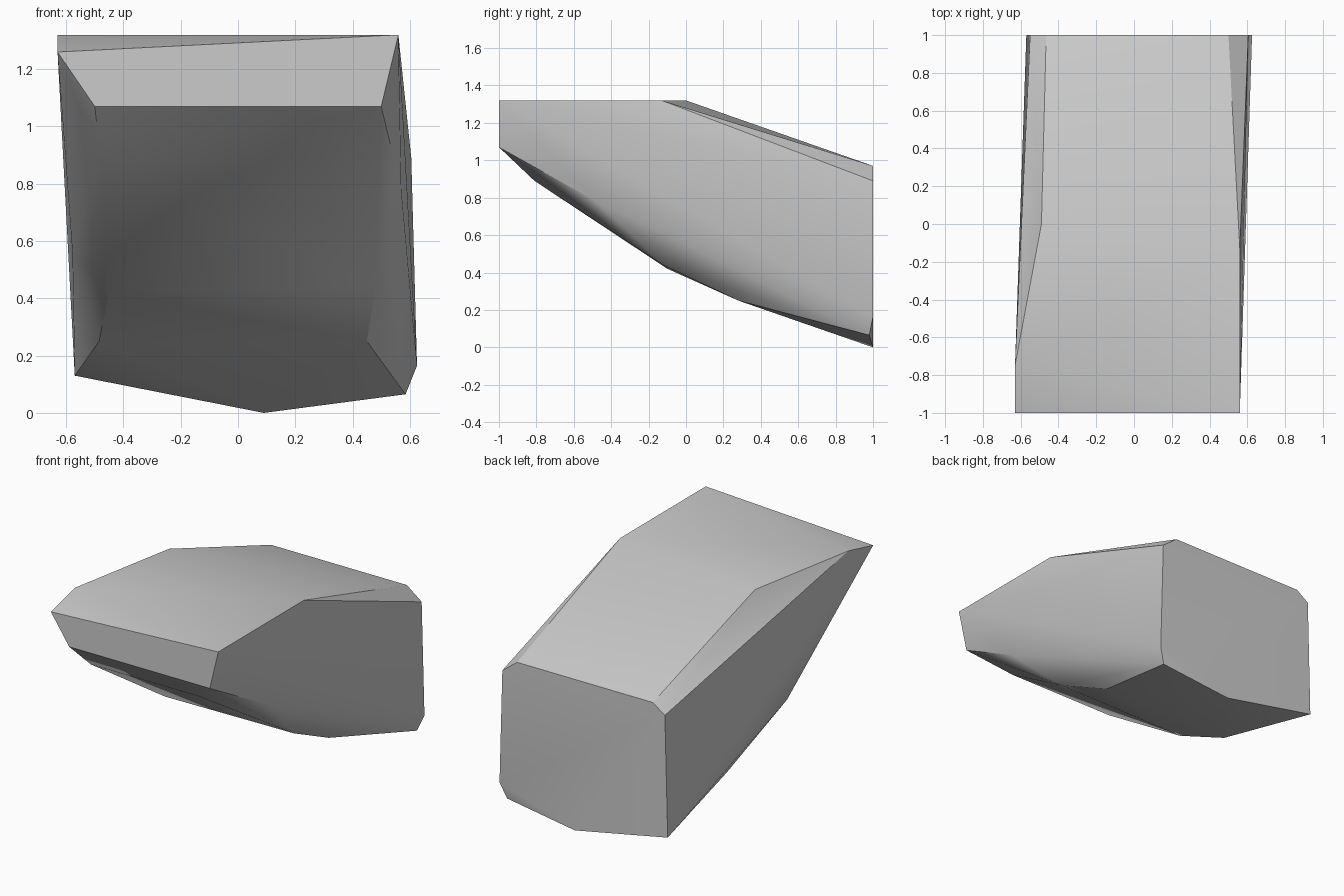
import bpy
import bmesh
import math

# Remove the default object
default_object = bpy.data.objects.get("Cube")
if default_object:
    bpy.data.objects.remove(default_object, do_unlink=True)


def make_material(name, colour):
    material = bpy.data.materials.new(name)
    material.use_nodes = True
    material.diffuse_color = colour
    shader = next(n for n in material.node_tree.nodes if n.type == "BSDF_PRINCIPLED")
    shader.inputs["Base Color"].default_value = colour
    return material


def hull_object(name, corners, material):
    """Wrap a solid, faceted skin around a set of corner points."""
    bm = bmesh.new()
    for corner in corners:
        bm.verts.new(corner)
    result = bmesh.ops.convex_hull(bm, input=bm.verts[:])
    leftovers = {v for v in result["geom_interior"] if isinstance(v, bmesh.types.BMVert)}
    leftovers |= {v for v in bm.verts if not v.link_faces}
    bmesh.ops.delete(bm, geom=list(leftovers), context="VERTS")
    bmesh.ops.dissolve_limit(bm, angle_limit=math.radians(1),
                             verts=bm.verts[:], edges=bm.edges[:])
    bmesh.ops.recalc_face_normals(bm, faces=bm.faces[:])
    mesh = bpy.data.meshes.new(name)
    bm.to_mesh(mesh)
    bm.free()
    mesh.materials.append(material)
    obj = bpy.data.objects.new(name, mesh)
    bpy.context.collection.objects.link(obj)
    return obj


# Flat back end: chamfered top corners, shallow pointed bottom
back_end = [(x, 1, z) for x, z in (
    (-0.57, 0.13), (0.09, 0), (0.625, 0.165), (0.605, 0.89),
    (0.5, 0.97), (-0.465, 0.97), (-0.55, 0.91))]
back_end.append((0.585, 0.98, 0.065))

# Narrow upright front end
front_end = [(x, -1, z) for x, z in (
    (-0.5, 1.07), (0.5, 1.07), (0.56, 1.32), (-0.63, 1.26))]

# Level top, ending where the rear slope begins
top = [(x, y, 1.32) for x, y in ((-0.63, -0.75), (-0.49, 0), (0.56, -0.13))]

# Sloping underside, from front to back
underside = [
    (-0.48, -0.81, 0.89), (0.29, -0.81, 0.89),
    (0.57, -0.48, 0.78), (-0.578, -0.2, 0.56),
    (-0.45, -0.1, 0.42), (0.48, -0.12, 0.44),
    (-0.485, 0.28, 0.25), (0.45, 0.28, 0.25)]

grey = make_material("stone grey", (0.6, 0.6, 0.6, 1))
block = hull_object("wedge_block", back_end + front_end + top + underside, grey)

# Soft shading across shallow facets, sharp edges elsewhere
bpy.ops.object.select_all(action="DESELECT")
block.select_set(True)
bpy.context.view_layer.objects.active = block
bpy.ops.object.shade_smooth_by_angle(angle=math.radians(30))
